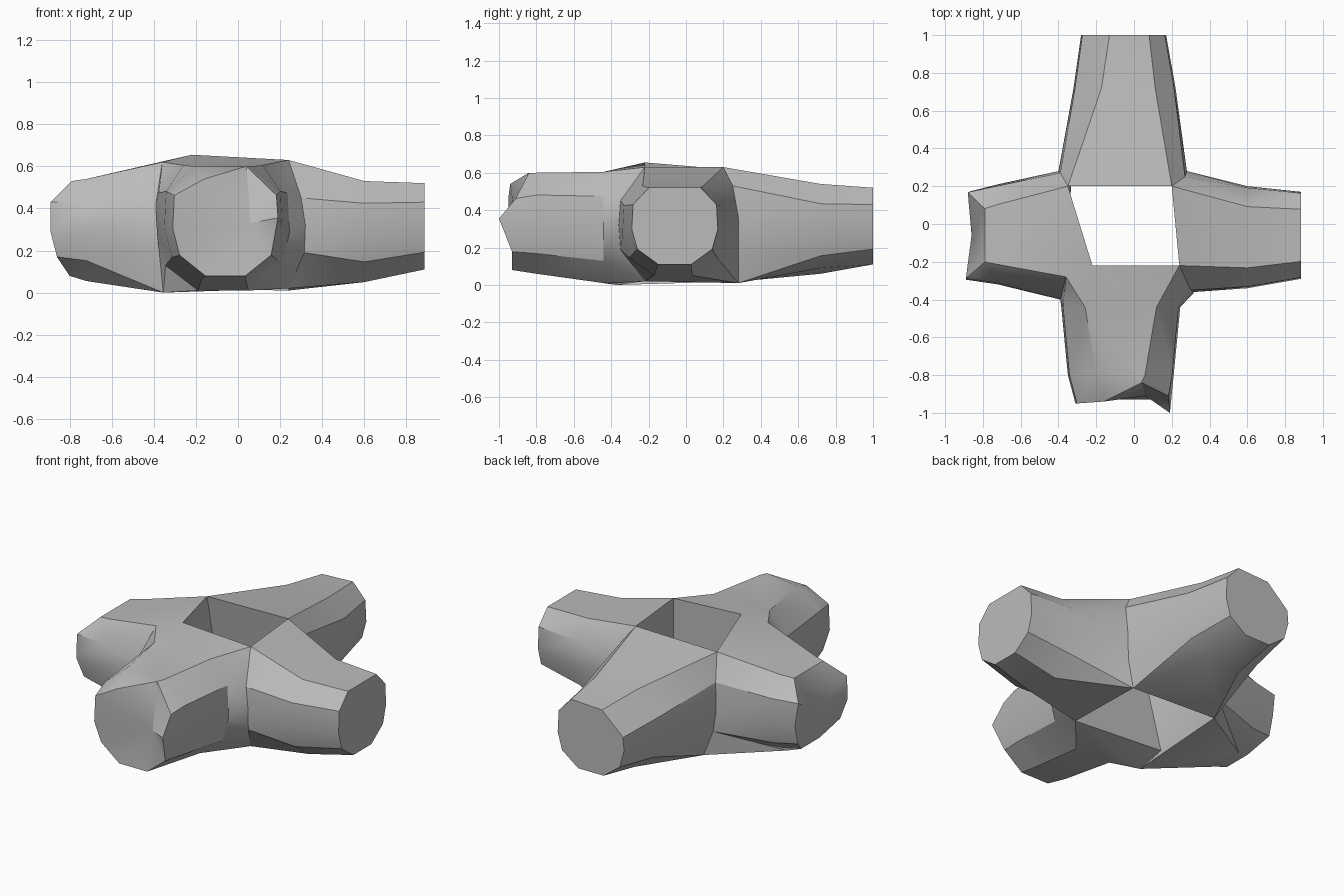
import bpy
import bmesh
from math import radians
from mathutils import Vector

cube = bpy.data.objects.get("Cube")
if cube:
    bpy.data.objects.remove(cube)

# One grey for the whole body
grey = bpy.data.materials.new("plain grey")
grey.use_nodes = True
colour = (0.5, 0.5, 0.5, 1)
grey.diffuse_color = colour
grey.node_tree.nodes["Principled BSDF"].inputs["Base Color"].default_value = colour

# Ten-sided arm outline: across (-1 to 1), height (0 to 1)
half = [(1, 0.6), (0.78, 0.97), (0.46, 1), (0.2, 0.87), (0, 0.38)]
outline = [(-w, h) for h, w in half] + [(w, h) for h, w in reversed(half)]

# Seams where neighbouring arms join, each from hole top, round the armpit, to hole bottom
front_right = [(0.24, -0.22, 0.63), (0.30, -0.35, 0.45), (0.32, -0.36, 0.32),
               (0.315, -0.35, 0.19), (0.24, -0.22, 0.02)]
back_right = [(0.20, 0.20, 0.63), (0.27, 0.25, 0.53), (0.28, 0.28, 0.36),
              (0.275, 0.28, 0.18), (0.24, 0.28, 0.01)]
back_left = [(-0.35, 0.20, 0.62), (-0.39, 0.27, 0.47), (-0.40, 0.28, 0.30),
             (-0.38, 0.28, 0.17), (-0.33, 0.30, 0.02)]
front_left = [(-0.22, -0.22, 0.655), (-0.36, -0.28, 0.62), (-0.39, -0.40, 0.42),
              (-0.375, -0.40, 0.20), (-0.355, -0.37, 0.0)]

bm = bmesh.new()


def add_seam(points):
    return [bm.verts.new(p) for p in points]


def add_section(out, distance, side, width, low, high, push):
    """One cross-section of an arm; push moves single corners outward, across and up."""
    across = Vector((-out.y, out.x, 0))
    ring = []
    for i, (u, h) in enumerate(outline):
        reach, shift, lift = push.get(i, (0, 0, 0))
        point = out * (distance + reach) + across * (side + width * u + shift)
        ring.append(bm.verts.new((point.x, point.y, low + (high - low) * h + lift)))
    return ring


def add_arm(out, seam_a, seam_b, sections, cap_centre):
    out = Vector(out)
    rings = [seam_a + seam_b[::-1]]
    rings += [add_section(out, *section) for section in sections]
    for inner, outer in zip(rings, rings[1:]):
        for i in range(len(inner)):
            j = (i + 1) % len(inner)
            bm.faces.new((inner[i], inner[j], outer[j], outer[i]))
    # Tip closed by a fan
    tip, centre = rings[-1], bm.verts.new(cap_centre)
    for i in range(len(tip)):
        bm.faces.new((tip[i], tip[(i + 1) % len(tip)], centre))


fr, br, bl, fl = map(add_seam, (front_right, back_right, back_left, front_left))

# Four arms around the hole; a section is distance, side shift, half width, low, high, push
add_arm((1, 0, 0), fr, br,
        [(0.6, -0.07, 0.27, 0.05, 0.53, {}),
         (0.885, -0.06, 0.23, 0.11, 0.52, {})], (0.885, -0.06, 0.31))
add_arm((0, 1, 0), br, bl,
        [(0.72, 0.05, 0.27, 0.06, 0.54, {4: (0, 0, 0.03), 9: (0, -0.04, 0), 8: (0, 0, -0.03)}),
         (1, 0.055, 0.225, 0.11, 0.52, {9: (0, -0.06, -0.01), 8: (0, 0, -0.05)})],
        (-0.055, 1, 0.31))
add_arm((-1, 0, 0), bl, fl,
        [(0.72, 0.055, 0.265, 0.055, 0.54, {}),
         (0.86, 0.06, 0.235, 0.08, 0.53,
          {0: (-0.07, 0, 0), 9: (-0.07, 0, 0), 4: (-0.06, 0, 0), 5: (-0.06, 0, 0),
           1: (0.02, 0, 0), 7: (0.03, 0, 0), 8: (0.03, 0, 0)})], (-0.86, -0.06, 0.3))
add_arm((0, -1, 0), fl, fr,
        [(0.44, -0.07, 0.315, 0.01, 0.605, {}),
         (0.8, -0.07, 0.28, 0.06, 0.6, {0: (0, 0.04, 0), 9: (0, -0.04, 0)}),
         (0.93, -0.06, 0.25, 0.08, 0.57,
          {0: (0.01, 0.05, -0.03), 1: (0.02, 0, 0), 2: (0.02, 0, 0),
           9: (-0.09, -0.05, 0.03), 8: (-0.02, 0, 0), 7: (0.07, 0, 0.05)})],
        (0.06, -0.91, 0.33))

# Walls of the hole, with a recessed ledge in the front left bottom corner
ledge = bm.verts.new((-0.38, -0.22, 0.06))
bottoms = [fr[-1], br[-1], bl[-1], ledge]
tops = [fr[0], br[0], bl[0], fl[0]]
for i in range(4):
    j = (i + 1) % 4
    bm.faces.new((tops[i], tops[j], bottoms[j], bottoms[i]))
for corner in (fr[-1], bl[-1]):
    bm.faces.new((corner, fl[-1], ledge))

bmesh.ops.recalc_face_normals(bm, faces=bm.faces)
bmesh.ops.triangulate(bm, faces=[f for f in bm.faces if len(f.verts) > 3])

mesh = bpy.data.meshes.new("cross_body")
bm.to_mesh(mesh)
bm.free()
mesh.materials.append(grey)
body = bpy.data.objects.new("cross_body", mesh)
bpy.context.collection.objects.link(body)

# Rounded sides with crisp ridges
bpy.ops.object.select_all(action="DESELECT")
body.select_set(True)
bpy.context.view_layer.objects.active = body
bpy.ops.object.shade_smooth_by_angle(angle=radians(35))
